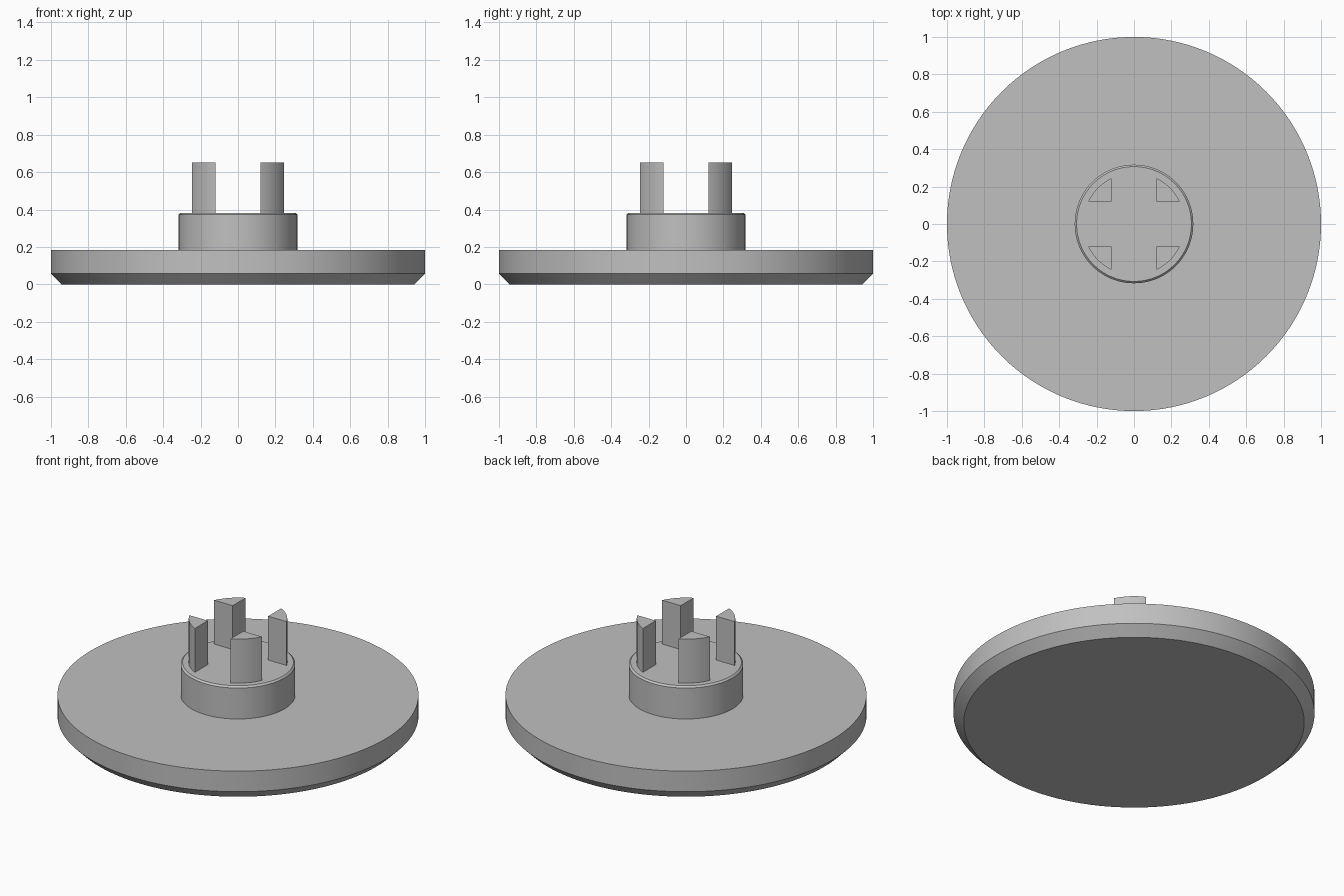
import bpy
import bmesh
import math

cube = bpy.data.objects.get("Cube")
if cube:
    bpy.data.objects.remove(cube, do_unlink=True)

SEGMENTS = 128

grey = bpy.data.materials.new("plain grey")
grey.use_nodes = True
colour = (0.53, 0.53, 0.53, 1)
grey.diffuse_color = colour
grey.node_tree.nodes["Principled BSDF"].inputs["Base Color"].default_value = colour


def finish(name, bm):
    """Turn a bmesh into a shaded, coloured object."""
    bmesh.ops.recalc_face_normals(bm, faces=bm.faces)
    mesh = bpy.data.meshes.new(name)
    bm.to_mesh(mesh)
    bm.free()
    mesh.materials.append(grey)
    obj = bpy.data.objects.new(name, mesh)
    bpy.context.collection.objects.link(obj)
    bpy.ops.object.select_all(action="DESELECT")
    obj.select_set(True)
    bpy.context.view_layer.objects.active = obj
    bpy.ops.object.shade_smooth_by_angle(angle=math.radians(25))
    return obj


def turned(name, profile):
    """Stack rings of (radius, height) into a capped round solid."""
    bm = bmesh.new()
    rings = []
    for radius, z in profile:
        angles = [math.tau * i / SEGMENTS for i in range(SEGMENTS)]
        rings.append([bm.verts.new((radius * math.cos(a), radius * math.sin(a), z)) for a in angles])
    for low, high in zip(rings, rings[1:]):
        for i in range(SEGMENTS):
            j = (i + 1) % SEGMENTS
            bm.faces.new((low[i], low[j], high[j], high[i]))
    bm.faces.new(rings[0][::-1])
    bm.faces.new(rings[-1])
    return finish(name, bm)


def prong(name, turn, inner=0.12, radius=0.273, bottom=0.375, top=0.65, steps=12):
    """Square inner corner closed by an outer arc, extruded upwards."""
    start = math.asin(inner / radius)
    sweep = math.pi / 2 - 2 * start
    outline = [(inner, inner)]
    for i in range(steps + 1):
        a = start + sweep * i / steps
        outline.append((radius * math.cos(a), radius * math.sin(a)))
    c, s = math.cos(turn), math.sin(turn)
    bm = bmesh.new()
    base = bm.faces.new([bm.verts.new((x * c - y * s, x * s + y * c, bottom)) for x, y in outline])
    lifted = bmesh.ops.extrude_face_region(bm, geom=[base], use_keep_orig=True)["geom"]
    for v in lifted:
        if isinstance(v, bmesh.types.BMVert):
            v.co.z = top
    return finish(name, bm)


# Wide disc with a chamfered underside
turned("base_disc", [(0.943, 0), (1, 0.057), (1, 0.183)])

# Central hub with a slightly eased top edge
turned("hub", [(0.317, 0.18), (0.317, 0.372), (0.307, 0.382)])

# Four upright prongs around the hub
for index, side in enumerate(("back_left", "back_right", "front_right", "front_left")):
    prong(side + "_prong", index * math.pi / 2)
